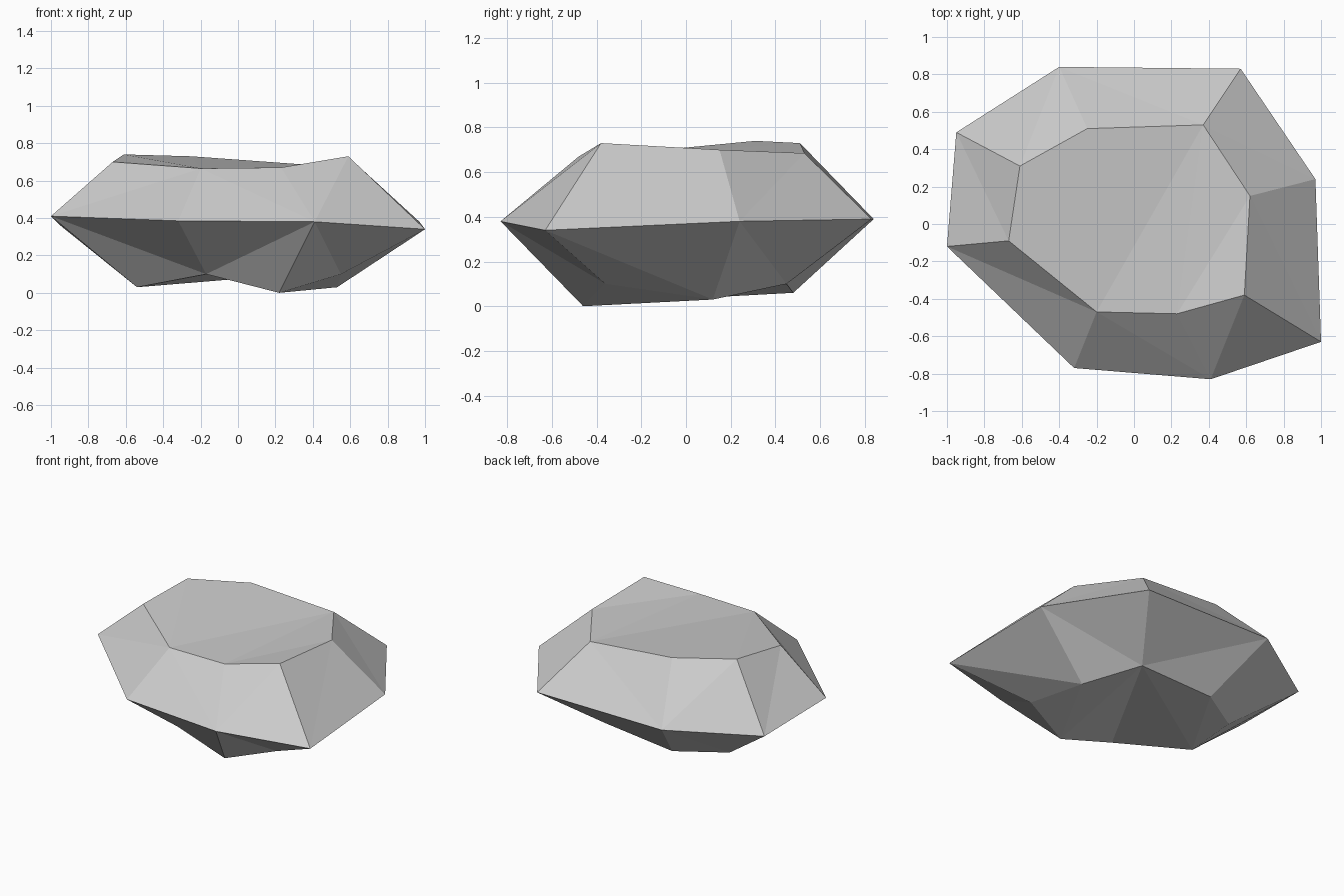
import bpy
import bmesh

default_cube = bpy.data.objects.get("Cube")
if default_cube:
    bpy.data.objects.remove(default_cube, do_unlink=True)

# Stone colour
stone_grey = bpy.data.materials.new("stone_grey")
stone_grey.use_nodes = True
grey = (0.6, 0.6, 0.6, 1)
stone_grey.diffuse_color = grey
stone_grey.node_tree.nodes["Principled BSDF"].inputs["Base Color"].default_value = grey

# Three irregular eight-sided outlines, anticlockwise from the right-hand corner
base_outline = [(-.54, -.07, .03), (-.17, -.42, .1), (.22, -.46, 0), (.55, -.36, .1),
                (.53, .12, .03), (.31, .45, .1), (-.23, .48, .06), (-.54, .29, .06)]
waist_outline = [(-1, -.12, .41), (-.32, -.77, .385), (.41, -.83, .38), (1, -.63, .34),
                 (.97, .24, .38), (.57, .83, .39), (-.4, .84, .39), (-.95, .49, .36)]
crown_outline = [(-.67, -.09, .7), (-.2, -.47, .665), (.23, -.48, .67), (.59, -.38, .73),
                 (.62, .15, .7), (.37, .53, .685), (-.25, .51, .73), (-.61, .31, .74)]

# Corners are lettered a to h; each group of three letters is one facet
CORNERS = "abcdefgh"
BASE_FACETS = "cde gha abf afg bcf cef"
CROWN_FACETS = "bcf cef cde bfg bgh bha"
REVERSED_SIDES = "bf"


def add_ring(mesh, outline):
    return {letter: mesh.verts.new(point) for letter, point in zip(CORNERS, outline)}


def add_cap(mesh, ring, facets):
    for facet in facets.split():
        mesh.faces.new([ring[letter] for letter in facet])


def add_band(mesh, waist, end):
    """Join the waist to an end ring with two facets per side."""
    for this, following in zip(CORNERS, CORNERS[1:] + CORNERS[:1]):
        if this in REVERSED_SIDES:
            mesh.faces.new([waist[this], waist[following], end[this]])
            mesh.faces.new([waist[following], end[following], end[this]])
        else:
            mesh.faces.new([waist[this], waist[following], end[following]])
            mesh.faces.new([waist[this], end[following], end[this]])


# Faceted stone
bm = bmesh.new()
base = add_ring(bm, base_outline)
waist = add_ring(bm, waist_outline)
crown = add_ring(bm, crown_outline)
add_band(bm, waist, base)
add_band(bm, waist, crown)
add_cap(bm, base, BASE_FACETS)
add_cap(bm, crown, CROWN_FACETS)
bmesh.ops.recalc_face_normals(bm, faces=bm.faces[:])

stone_mesh = bpy.data.meshes.new("stone")
bm.to_mesh(stone_mesh)
bm.free()
stone_mesh.materials.append(stone_grey)
stone = bpy.data.objects.new("stone", stone_mesh)
bpy.context.collection.objects.link(stone)
